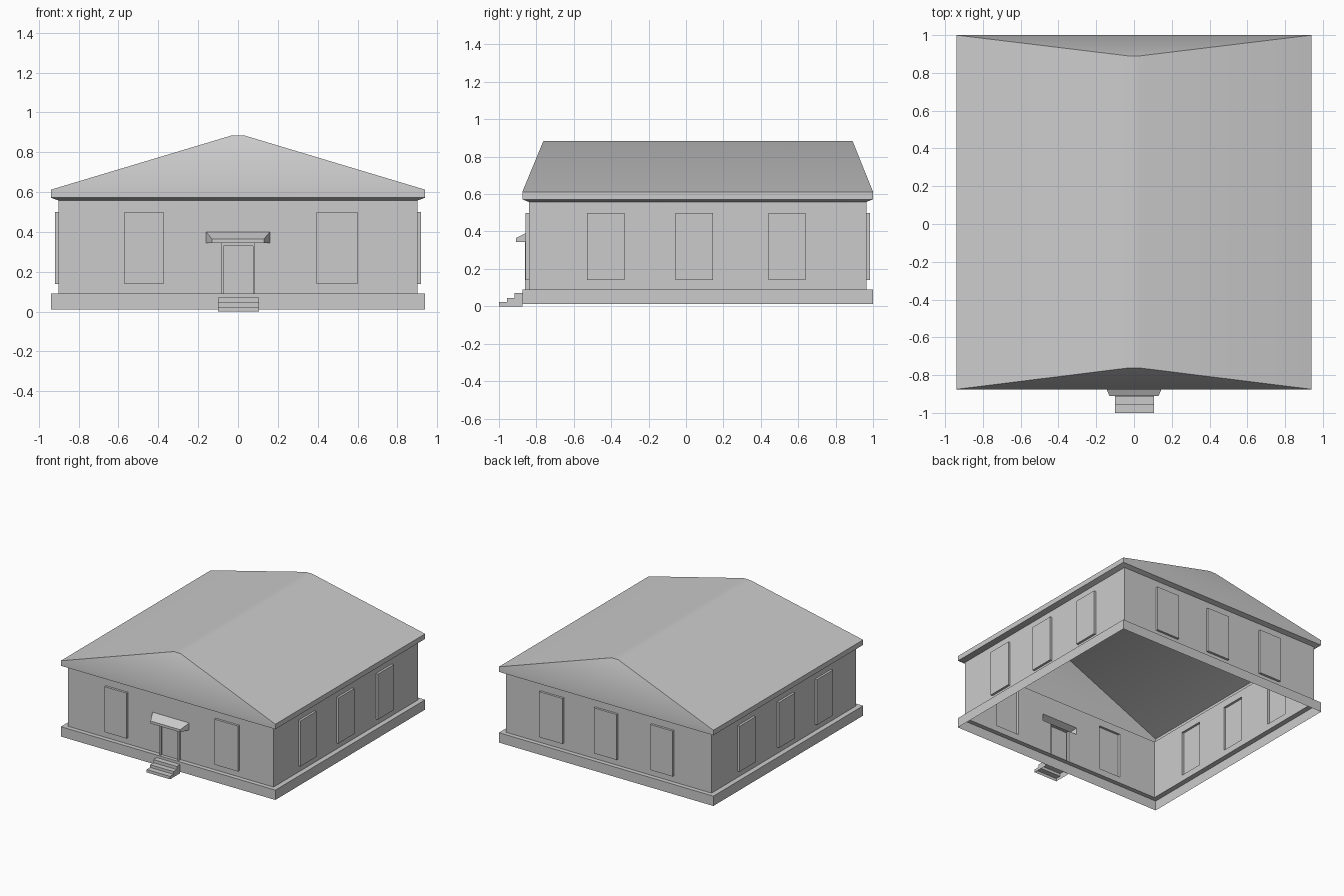
import bpy

if "Cube" in bpy.data.objects:
    bpy.data.objects.remove(bpy.data.objects["Cube"])


def make(name, quads):
    """Object from a list of quads given as corner points."""
    verts = [p for q in quads for p in q]
    faces, n = [], 0
    for q in quads:
        faces.append(list(range(n, n + len(q))))
        n += len(q)
    me = bpy.data.meshes.new(name)
    me.from_pydata(verts, [], faces)
    ob = bpy.data.objects.new(name, me)
    bpy.context.collection.objects.link(ob)
    bpy.context.view_layer.objects.active = ob
    for o in bpy.data.objects:
        o.select_set(o == ob)
    bpy.ops.object.mode_set(mode='EDIT')
    bpy.ops.mesh.select_all(action='SELECT')
    bpy.ops.mesh.remove_doubles(threshold=0.0005)
    bpy.ops.object.mode_set(mode='OBJECT')
    return ob


def loft(rings, cap=False):
    """Quads through stacked rectangles (half width, y0, y1, z)."""
    loops = [[(-h, a, z), (h, a, z), (h, b, z), (-h, b, z)] for h, a, b, z in rings]
    quads = []
    for lo, hi in zip(loops, loops[1:]):
        for i in range(4):
            j = (i + 1) % 4
            quads.append([lo[i], lo[j], hi[j], hi[i]])
    return quads + ([loops[-1]] if cap else [])


# Wall frames: u runs to the right as seen from outside, d points outwards
SIDES = {
    "front": lambda u, z, d: (u, -0.84 - d, z),
    "right": lambda u, z, d: (0.90 + d, u, z),
    "back": lambda u, z, d: (-u, 0.965 + d, z),
    "left": lambda u, z, d: (-0.90 - d, -u, z),
}
Z0, Z1 = 0.09, 0.558


def rect(P, u0, u1, z0, z1, d=0.0):
    return [P(u0, z0, d), P(u1, z0, d), P(u1, z1, d), P(u0, z1, d)]


def raised(P, back, d0, front, d1):
    """Open-backed block from a back rectangle to a front rectangle."""
    a, b = rect(P, *back, d0), rect(P, *front, d1)
    return [[a[i], a[(i + 1) % 4], b[(i + 1) % 4], b[i]] for i in range(4)] + [b]


def wall(name, P, u0, u1, windows, gap=None):
    """Wall skin pierced by windows (and an optional free column), plus windows."""
    quads, u = [], u0
    for a, b in sorted(windows + ([gap] if gap else [])):
        quads.append(rect(P, u, a, Z0, Z1))
        if (a, b) != gap:
            quads += [rect(P, a, b, Z0, 0.14), rect(P, a, b, 0.50, Z1)]
        u = b
    quads.append(rect(P, u, u1, Z0, Z1))
    if gap:
        a, b = gap
        quads += [rect(P, a, -0.085, Z0, 0.345), rect(P, 0.085, b, Z0, 0.345),
                  rect(P, a, b, 0.40, Z1)]
    make(name + "_wall", quads)
    panes = []
    for a, b in windows:
        r = (a, b, 0.14, 0.50)
        panes += raised(P, r, 0, r, 0.018)
    make(name + "_windows", panes)


def flip(spans):
    return [(-b, -a) for a, b in spans]


# Plinth: open below, with a narrow ledge to the wall
make("plinth", loft([(0.94, -0.875, 1.0, 0.012), (0.94, -0.875, 1.0, 0.09),
                     (0.90, -0.84, 0.965, 0.09)]))

# Walls with projecting windows
front_spans = [(-0.57, -0.375), (0.395, 0.60)]
side_spans = [(-0.53, -0.33), (-0.055, 0.145), (0.44, 0.64)]
wall("front", SIDES["front"], -0.90, 0.90, front_spans, gap=(-0.16, 0.16))
wall("back", SIDES["back"], -0.90, 0.90, flip(front_spans + [(-0.08, 0.12)]))
wall("right", SIDES["right"], -0.84, 0.965, side_spans)
wall("left", SIDES["left"], -0.965, 0.84, flip(side_spans))

# Door: raised frame with a set-back leaf
F = SIDES["front"]
outer, leaf = (-0.085, 0.085, Z0, 0.345), (-0.072, 0.075, Z0, 0.33)
door = raised(F, outer, 0, outer, 0.022)[:4]
door += raised(F, outer, 0.022, leaf, 0.022)[:4]
door += raised(F, leaf, 0.022, leaf, 0.008)
door = [q for q in door if len(set(q)) == 4]
make("front_door", door)

# Canopy over the door, tapering outwards
canopy = raised(F, (-0.16, 0.16, 0.345, 0.40), 0, (-0.13, 0.13, 0.345, 0.365), 0.07)
make("door_canopy", canopy)

# Entrance steps, open below
steps, prev = [], 0.0
L, R = -0.10, 0.105
for y0, y1, z in [(-1.0, -0.957, 0.023), (-0.957, -0.916, 0.045), (-0.916, -0.875, 0.07)]:
    steps += [
        [(L, y0, prev), (R, y0, prev), (R, y0, z), (L, y0, z)],
        [(L, y0, z), (R, y0, z), (R, y1, z), (L, y1, z)],
        [(R, y0, 0), (R, y1, 0), (R, y1, z), (R, y0, z)],
        [(L, y1, 0), (L, y0, 0), (L, y0, z), (L, y1, z)],
    ]
    prev = z
make("entrance_steps", steps)

# Hipped roof: soffit, fascia, slopes and narrow ridge
make("roof", loft([(0.90, -0.84, 0.965, 0.558), (0.94, -0.875, 1.0, 0.572),
                   (0.94, -0.875, 1.0, 0.612), (0.03, -0.762, 0.89, 0.885)], cap=True))
bpy.ops.object.shade_smooth_by_angle(angle=0.52)
